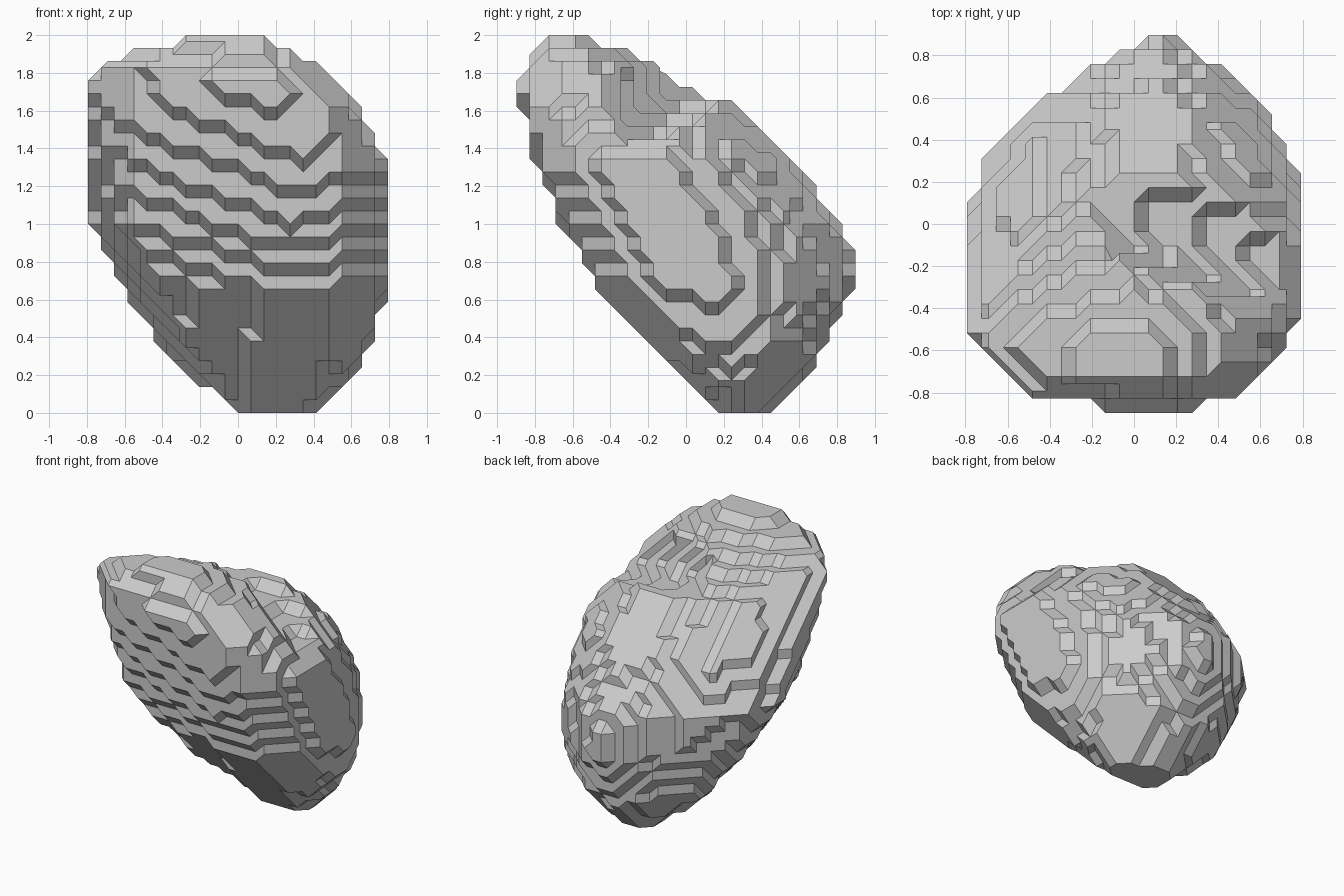
import bpy, bmesh
from itertools import product
from math import sin, cos, pi
from mathutils import Vector

if "Cube" in bpy.data.objects:
    bpy.data.objects.remove(bpy.data.objects["Cube"])

# Boulder cross-sections: z, x range, y range, y of left / right extreme, x of front extreme
LEVELS = [
    (0.00, 0, .41, .17, .45, .3, .3, .25),
    (0.30, -.37, .68, -.13, .72, .32, .25, .3),
    (0.65, -.62, .79, -.48, .86, .2, .13, .3),
    (1.00, -.79, .79, -.66, .82, .03, 0, .3),
    (1.35, -.79, .79, -.8, .58, -.18, -.2, .35),
    (1.65, -.79, .61, -.84, .25, -.48, -.5, .3),
    (1.85, -.74, .42, -.84, -.25, -.55, -.6, .1),
    (2.00, -.25, .13, -.74, -.54, -.63, -.63, 0),
]
TIPS = [(.1, .92, .76), (.05, -.9, 1.74), (.17, -.9, 1.74)]    # rear and front bulges
H = 2 / 29                                  # grid cell size
NX, NY, NZ = 23, 26, 29                     # grid samples per axis


def outline(z, x0, x1, y0, y1, yl, yr, xf):
    # four corners joined at the extremes: squarer in front, slacker behind
    xb = min(.1, xf)
    nw = 1.7 if z > .9 else 1.5
    for xm, xe, ym, ye, power, step in ((xf, x0, yl, y0, 3, 2), (xf, x1, yr, y0, 2.5, 1),
                                        (xb, x1, yr, y1, 1.8, 1), (xb, x0, yl, y1, nw, 1)):
        for s in range(0, 5, step):
            a = s * pi / 8
            yield (xm + (xe - xm) * abs(cos(a)) ** (2 / power),
                   ym + (ye - ym) * abs(sin(a)) ** (2 / power), z)


def hull_planes():
    bm = bmesh.new()
    points = TIPS + [p for level in LEVELS for p in outline(*level)]
    for p in points:
        bm.verts.new(p)
    bmesh.ops.remove_doubles(bm, verts=bm.verts[:], dist=.003)
    bmesh.ops.convex_hull(bm, input=bm.verts[:])
    bm.normal_update()
    planes, mid = [], Vector((0, 0, 1))
    for f in bm.faces:
        n = f.normal.copy()
        d = n.dot(f.verts[0].co)
        if n.dot(mid) > d:
            n, d = -n, -d
        planes.append((n, d))
    bm.free()
    return planes


def position(i, j, k):
    return Vector(((i - (NX - 1) / 2) * H, (j - (NY - 1) / 2) * H, (k + .5) * H))


# Shallow valley between the upper knob and the rear lump
G0, G1, GR = Vector((-.06, .12, 1.93)), Vector((.74, -.18, 1.72)), .28


def in_groove(p):
    d = G1 - G0
    t = min(1, max(0, (p - G0).dot(d) / d.length_squared))
    return (p - G0 - d * t).length < GR


# Sample the solid on the grid
planes = hull_planes()
solid = set()
for c in product(range(NX), range(NY), range(NZ)):
    p = position(*c)
    if all(n.dot(p) <= d + 1e-5 for n, d in planes) and not in_groove(p):
        solid.add(c)

# Faces of a unit cell, corners ordered around the outward normal
CELL_FACES = []
for a in range(3):
    b, c = (a + 1) % 3, (a + 2) % 3
    for side in (0, 1):
        loop = []
        for u, v in ((0, 0), (1, 0), (1, 1), (0, 1)):
            q = [0, 0, 0]
            q[a], q[b], q[c] = side, u, v
            loop.append(tuple(q))
        CELL_FACES.append(loop if side else loop[::-1])

# Stepped skin with chamfered edges through the midpoints of the cell edges
bm = bmesh.new()
verts = {}


def vert(key):
    if key not in verts:
        verts[key] = bm.verts.new(position(*(v / 2 for v in key)))
    return verts[key]


def flattest_fan(vs):
    # fan triangulation that keeps the most triangles coplanar
    best = None
    for r in range(len(vs)):
        w = vs[r:] + vs[:r]
        tris = [(w[0], w[i], w[i + 1]) for i in range(1, len(w) - 1)]
        ns = [(b.co - a.co).cross(c.co - a.co).normalized() for a, b, c in tris]
        dots = [m.dot(n) for m, n in zip(ns, ns[1:])]
        score = sum((d > .999) + .1 * d for d in dots) - 9 * sum(n.length < .5 for n in ns)
        if best is None or score > best[0] + 1e-6:
            best = (score, tris)
    return best[1]


for cell in product(range(-1, NX), range(-1, NY), range(-1, NZ)):
    link = {}
    for face in CELL_FACES:
        cs = [tuple(o + q for o, q in zip(cell, corner)) for corner in face]
        ins = [c in solid for c in cs]
        mids = [tuple(p + q for p, q in zip(cs[i], cs[(i + 1) % 4])) for i in range(4)]
        for i in range(4):
            if not ins[i] and ins[(i + 1) % 4]:
                j = (i + 1) % 4
                while ins[(j + 1) % 4]:
                    j = (j + 1) % 4
                link[mids[i]] = mids[j]
    while link:
        start, nxt = link.popitem()
        loop = [start]
        while nxt != start:
            loop.append(nxt)
            nxt = link.pop(nxt)
        for tri in flattest_fan([vert(k) for k in loop]):
            bm.faces.new(tri)

# Merge coplanar pieces into clean flat facets
bmesh.ops.recalc_face_normals(bm, faces=bm.faces[:])
bmesh.ops.dissolve_limit(bm, angle_limit=.02, verts=bm.verts[:], edges=bm.edges[:])
mesh = bpy.data.meshes.new("boulder")
bm.to_mesh(mesh)
bm.free()
bpy.context.collection.objects.link(bpy.data.objects.new("boulder", mesh))
